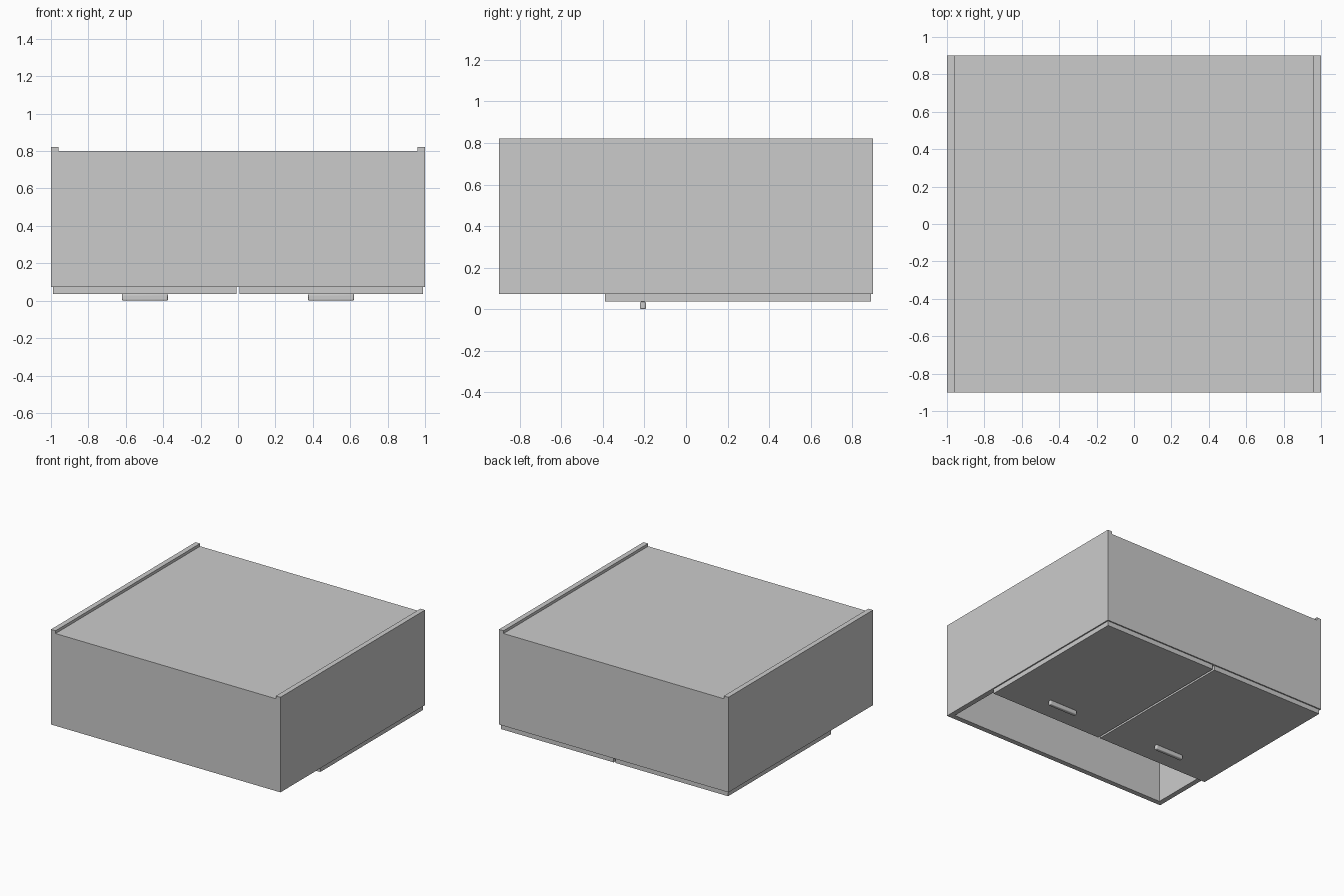
import bpy

if "Cube" in bpy.data.objects:
    bpy.data.objects.remove(bpy.data.objects["Cube"])


def box(name, x, y, z, bevel=0):
    """Box from (min, max) ranges on each axis."""
    bpy.ops.mesh.primitive_cube_add(size=1, location=[(a + b) / 2 for a, b in (x, y, z)])
    o = bpy.context.object
    o.name = name
    o.scale = [b - a for a, b in (x, y, z)]
    bpy.ops.object.transform_apply(location=False, rotation=False, scale=True)
    if bevel:
        m = o.modifiers.new("Bevel", "BEVEL")
        m.width = bevel
        m.segments = 3
        bpy.ops.object.shade_smooth_by_angle()
    return o


W, D, T = 1.0, 0.9, 0.04        # half width, half depth, board thickness
Z0, Z1, ZTOP = 0.073, 0.788, 0.822

# Carcass: two side boards, two end boards, inner divider
for s, n in ((-1, "left"), (1, "right")):
    xs = sorted((s * W, s * (W - T)))
    box(f"side_board_{n}", xs, (-D, D), (Z0, ZTOP))
inner = (-W + T, W - T)
box("front_board", inner, (-D, -D + T), (Z0, Z1))
box("back_board", inner, (D - T, D), (Z0, Z1))
box("divider", inner, (-0.395, -0.355), (Z0, Z1))

# Recessed panel between the sides
box("top_panel", inner, (-D, D), (Z1, 0.8))

# Pair of doors with bar handles on the underside
for s, n in ((-1, "left"), (1, "right")):
    box(f"door_{n}", sorted((s * 0.008, s * 0.99)), (-0.39, 0.89), (0.036, Z0))
    box(f"handle_{n}", sorted((s * 0.375, s * 0.62)), (-0.222, -0.192), (0.0, 0.036), 0.007)
